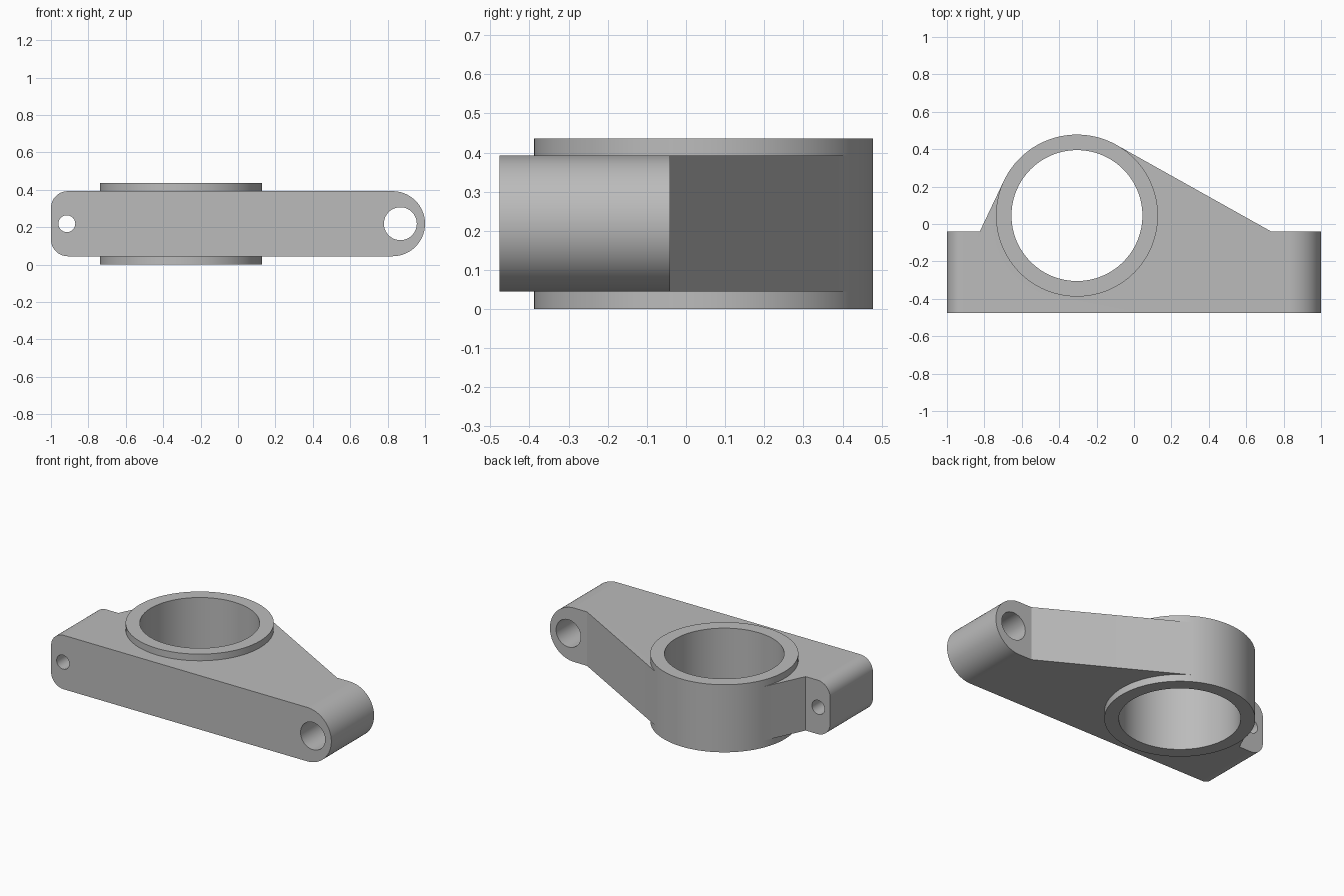
import bpy, bmesh
from math import sin, cos, pi, acos, atan2, hypot, radians

if "Cube" in bpy.data.objects:
    bpy.data.objects.remove(bpy.data.objects["Cube"])

grey = bpy.data.materials.new("plain grey")
grey.use_nodes = True
grey.diffuse_color = (0.5, 0.5, 0.5, 1)
grey.node_tree.nodes["Principled BSDF"].inputs["Base Color"].default_value = (0.5, 0.5, 0.5, 1)

CX, CY, R, BORE = -0.305, 0.045, 0.433, 0.35   # ring
Z0, Z1, TOP = 0.045, 0.393, 0.436              # arm and ring heights
MID = (Z0 + Z1) / 2
FRONT, BACK = -0.477, -0.041


def arc(x, y, r, a0, a1, n):
    """Points on an arc, angles in degrees."""
    return [(x + r * cos(radians(a0 + (a1 - a0) * i / n)),
             y + r * sin(radians(a0 + (a1 - a0) * i / n))) for i in range(n + 1)]


def circle(x, y, r, n):
    return arc(x, y, r, 0, 360, n)[:-1]


def prism(name, outline, lo, hi, axis="Z"):
    """Extrude an outline along z, or an xz outline along y."""
    place = (lambda a, b, h: (a, b, h)) if axis == "Z" else (lambda a, b, h: (a, h, b))
    bm = bmesh.new()
    face = bm.faces.new([bm.verts.new(place(a, b, lo)) for a, b in outline])
    ext = bmesh.ops.extrude_face_region(bm, geom=[face])
    shift = place(0, 0, hi - lo)
    bmesh.ops.translate(bm, vec=shift,
                        verts=[v for v in ext["geom"] if isinstance(v, bmesh.types.BMVert)])
    bmesh.ops.recalc_face_normals(bm, faces=bm.faces)
    mesh = bpy.data.meshes.new(name)
    bm.to_mesh(mesh)
    bm.free()
    mesh.materials.append(grey)
    obj = bpy.data.objects.new(name, mesh)
    bpy.context.collection.objects.link(obj)
    return obj


def combine(target, other, operation):
    """Apply a boolean and discard the helper."""
    bpy.context.view_layer.objects.active = target
    mod = target.modifiers.new(operation, "BOOLEAN")
    mod.operation, mod.solver, mod.object = operation, "EXACT", other
    bpy.ops.object.modifier_apply(modifier=mod.name)
    bpy.data.objects.remove(other)


def tangent(px, py, side):
    """Point where the line from (px, py) touches the ring."""
    dx, dy = px - CX, py - CY
    a = atan2(dy, dx) + side * acos(R / hypot(dx, dy))
    return CX + R * 0.9995 * cos(a), CY + R * 0.9995 * sin(a)


# Arm: rounded side profile trimmed by the plan outline
end_r, corner = (Z1 - Z0) / 2, 0.09
profile = (arc(1 - end_r, MID, end_r, -90, 90, 48)
           + arc(-1 + corner, Z1 - corner, corner, 90, 180, 16)
           + arc(-1 + corner, Z0 + corner, corner, 180, 270, 16))
bracket = prism("bracket_body", profile, FRONT, 0.6, "Y")
right_foot, left_foot = (0.735, BACK), (-0.825, BACK)
plan = [(-1.1, -0.6), (1.1, -0.6), (1.1, BACK), right_foot, tangent(*right_foot, 1),
        tangent(*left_foot, -1), left_foot, (-1.1, BACK)]
combine(bracket, prism("plan_trim", plan, -0.1, 0.6), "INTERSECT")

# Raised ring and its bore
combine(bracket, prism("ring", circle(CX, CY, R, 128), 0, TOP), "UNION")
combine(bracket, prism("bore", circle(CX, CY, BORE, 128), -0.1, 0.6), "DIFFERENCE")

# Bolt holes, front to back
for x, r in ((-0.915, 0.045), (0.868, 0.088)):
    combine(bracket, prism("bolt_hole", circle(x, MID, r, 48), -0.6, 0.1, "Y"), "DIFFERENCE")

# Smooth curved faces, sharp edges
bpy.ops.object.select_all(action="DESELECT")
bracket.select_set(True)
bpy.context.view_layer.objects.active = bracket
bpy.ops.object.shade_smooth_by_angle(angle=radians(25))
